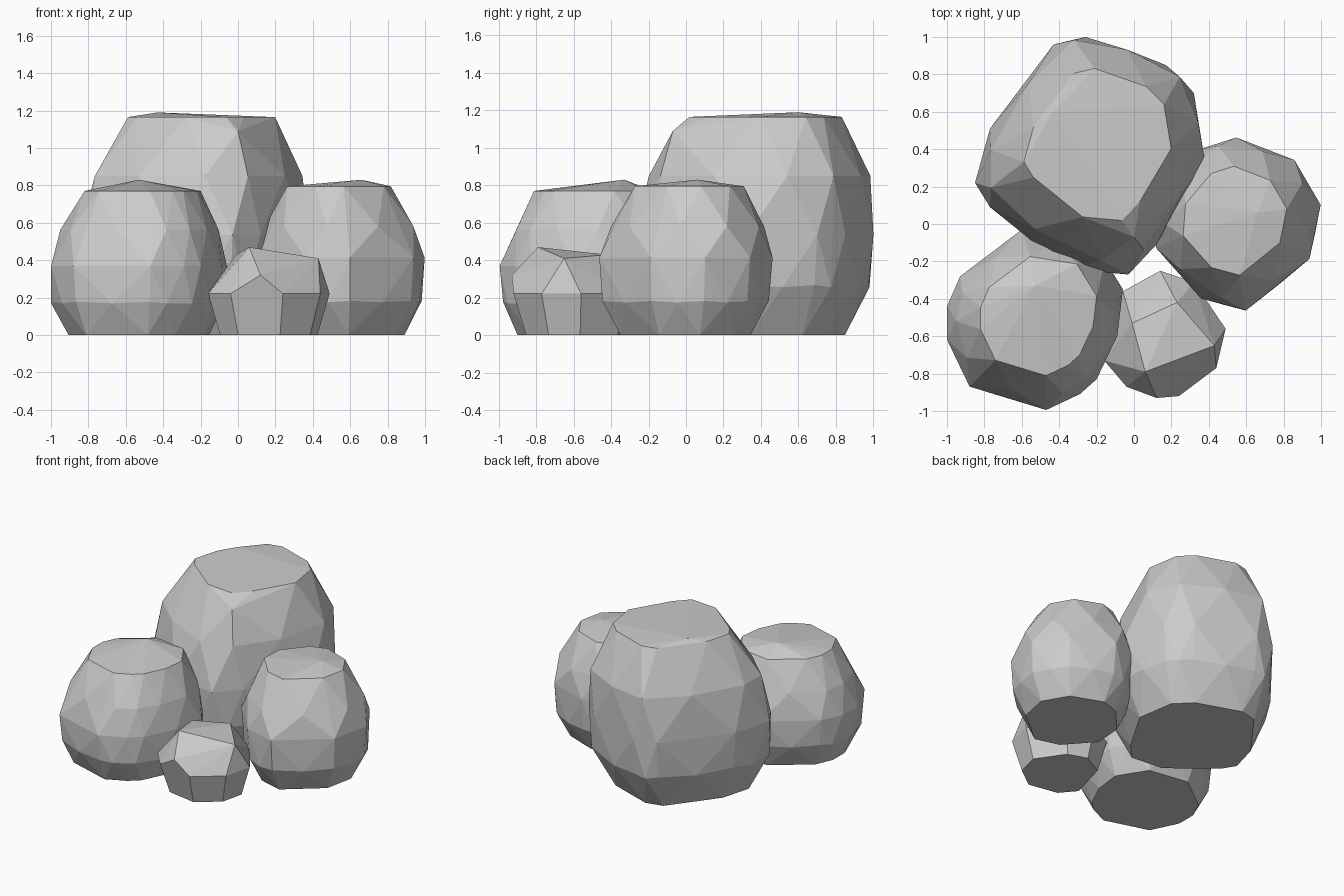
import bpy, bmesh
from mathutils import Vector

if "Cube" in bpy.data.objects:
    bpy.data.objects.remove(bpy.data.objects["Cube"])


def rock(name, outline, height, peaks, top_scale, base_scale, lean=(0, 0),
         waist=0.46, shoulder=0.93):
    """Faceted boulder: convex hull of scaled copies of its widest plan outline."""
    pts = [Vector(p) for p in outline]
    xs, ys = [p.x for p in pts], [p.y for p in pts]
    centre = Vector(((min(xs) + max(xs)) / 2, (min(ys) + max(ys)) / 2))
    n = len(pts)
    # in-between rings sit on edge midpoints so the facets are staggered
    mids = [centre + ((pts[i] + pts[(i + 1) % n]) / 2 - centre) * 1.04 for i in range(n)]
    levels = [(0, base_scale, pts), (waist, 1, pts)]
    if shoulder:
        levels += [(0.22, 0.96, mids), (0.23, 0.96, pts),
                   (0.73, shoulder, mids), (1, top_scale, pts)]
    bm = bmesh.new()
    for t, scale, ring in levels:
        shift = Vector(lean) * max(0, (t - 0.46) / 0.54)
        for p in ring:
            q = centre + (p - centre) * scale + shift
            bm.verts.new((q.x, q.y, t * height))
    for p in peaks:
        bm.verts.new(p)
    hull = bmesh.ops.convex_hull(bm, input=bm.verts)
    unused = {e for e in hull["geom_interior"] + hull["geom_unused"]
              if isinstance(e, bmesh.types.BMVert)}
    bmesh.ops.delete(bm, geom=list(unused), context="VERTS")
    # merge nearly flat neighbours into broad facets
    bmesh.ops.dissolve_limit(bm, angle_limit=0.06, verts=bm.verts, edges=bm.edges)
    bmesh.ops.recalc_face_normals(bm, faces=bm.faces)
    mesh = bpy.data.meshes.new(name)
    bm.to_mesh(mesh)
    bm.free()
    bpy.context.collection.objects.link(bpy.data.objects.new(name, mesh))


# tall boulder at the back
rock("large_rock",
     [(-0.26, 1.0), (-0.43, 0.96), (-0.77, 0.51), (-0.85, 0.22), (-0.77, 0.09),
      (-0.36, -0.24), (-0.03, -0.27), (0.12, -0.11), (0.38, 0.33), (0.32, 0.7),
      (0.17, 0.85)],
     1.165, [(-0.43, 0.6, 1.19), (0.0, -0.07, 1.09)], 0.64, 0.76, (0.04, 0.06),
     shoulder=0.92)

# front left boulder
rock("left_rock",
     [(-1.0, -0.44), (-1.0, -0.62), (-0.88, -0.87), (-0.47, -0.995), (-0.29, -0.91),
      (-0.2, -0.83), (-0.09, -0.6), (-0.06, -0.35), (-0.22, -0.09), (-0.6, -0.03),
      (-0.93, -0.28)],
     0.77, [(-0.53, -0.33, 0.83)], 0.66, 0.8, (0.02, 0.02), waist=0.48, shoulder=0.88)

# right boulder
rock("right_rock",
     [(0.55, 0.46), (0.86, 0.34), (1.0, 0.1), (0.94, -0.19), (0.6, -0.465),
      (0.36, -0.4), (0.12, -0.13), (0.14, 0.14), (0.36, 0.4)],
     0.795, [(0.66, 0.06, 0.83)], 0.63, 0.75, (-0.02, 0.02), waist=0.52, shoulder=0.91)

# small stone in front, with fewer and broader facets
rock("small_rock",
     [(0.14, -0.25), (0.32, -0.31), (0.49, -0.56), (0.44, -0.77), (0.24, -0.92),
      (-0.04, -0.87), (-0.16, -0.73), (-0.06, -0.36)],
     0.41, [(0.06, -0.79, 0.47), (0.43, -0.65, 0.41), (0.23, -0.42, 0.43),
            (-0.01, -0.53, 0.43), (0.12, -0.93, 0.32)],
     None, 0.8, waist=0.54, shoulder=None)
